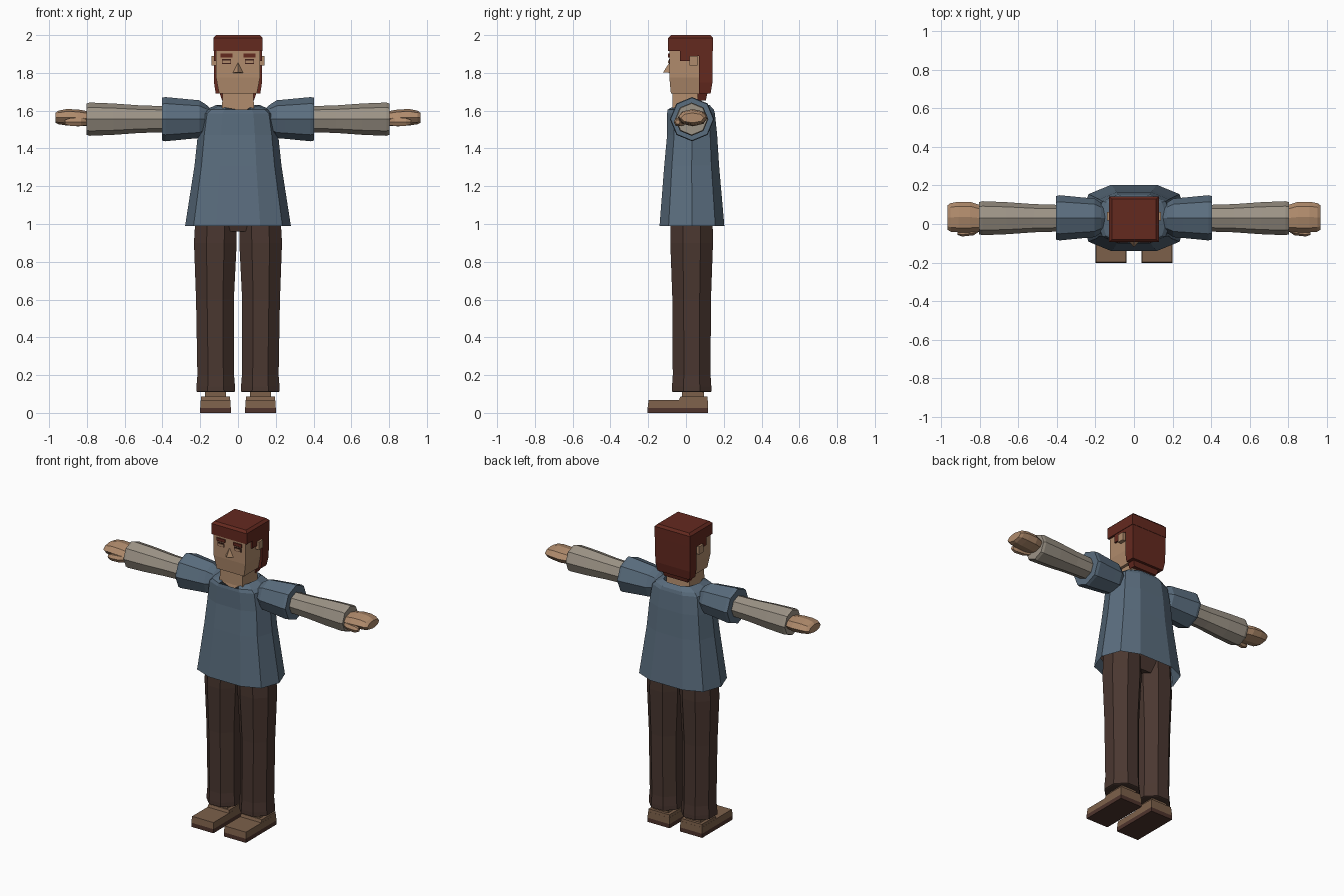
import bpy, bmesh, math

if "Cube" in bpy.data.objects:
    bpy.data.objects.remove(bpy.data.objects["Cube"])


def mat(name, r, g, b):
    """Material from sRGB 0-255 values, stored as linear."""
    m = bpy.data.materials.new(name)
    lin = [((c / 255 + 0.055) / 1.055) ** 2.4 for c in (r, g, b)]
    m.diffuse_color = (*lin, 1)
    m.use_nodes = True
    m.node_tree.nodes["Principled BSDF"].inputs["Base Color"].default_value = m.diffuse_color
    return m


SKIN = mat("skin", 176, 139, 108)
HAIR = mat("red_brown_hair", 100, 41, 31)
SHIRT = mat("blue_shirt", 90, 109, 126)
SLEEVE = mat("grey_beige_sleeve", 156, 147, 134)
PANTS = mat("dark_brown_trousers", 74, 55, 48)
SHOE = mat("brown_shoe", 124, 96, 74)
SOLE = mat("dark_sole", 78, 52, 44)
EYE = mat("dark_eye", 62, 32, 27)


def loft(name, rings, material, caps=True):
    """Skin a list of equal-length closed rings of points."""
    bm = bmesh.new()
    vs = [[bm.verts.new(p) for p in ring] for ring in rings]
    n = len(vs[0])
    for a, b in zip(vs, vs[1:]):
        for i in range(n):
            j = (i + 1) % n
            bm.faces.new((a[i], a[j], b[j], b[i]))
    if caps:
        bm.faces.new(vs[0])
        bm.faces.new(vs[-1])
    bmesh.ops.recalc_face_normals(bm, faces=bm.faces)
    me = bpy.data.meshes.new(name)
    bm.to_mesh(me)
    bm.free()
    me.materials.append(material)
    ob = bpy.data.objects.new(name, me)
    bpy.context.collection.objects.link(ob)
    return ob


def rect(x0, x1, y0, y1, z):
    return [(x0, y0, z), (x1, y0, z), (x1, y1, z), (x0, y1, z)]


def box(name, x, y, z, material):
    x0, x1 = sorted(x)
    return loft(name, [rect(x0, x1, *y, z[0]), rect(x0, x1, *y, z[1])], material)


def ring_x(x, cy, cz, ry, rz, n=8, turn=0.0):
    """Ring facing along x."""
    return [(x, cy + ry * math.cos(turn + math.tau * i / n),
             cz + rz * math.sin(turn + math.tau * i / n)) for i in range(n)]


def ring_z(cx, cy, z, hx, hy):
    """Flat-sided octagon facing up, given by half widths."""
    k = 1 / math.cos(math.pi / 8)
    return [(cx + hx * k * math.cos(math.tau * (i + .5) / 8),
             cy + hy * k * math.sin(math.tau * (i + .5) / 8), z) for i in range(8)]


def mirrored(half):
    """Half ring from front centre to back centre, closed across x = 0."""
    return half + [(-x, y, z) for x, y, z in reversed(half[1:-1])]


def torso_ring(z, w, front, back):
    mid, d = (front + back) / 2, (back - front) / 2
    return mirrored([(0, front, z), (.42 * w, front, z), (.84 * w, mid - .72 * d, z),
                     (w, mid, z), (.84 * w, mid + .72 * d, z), (.42 * w, back, z), (0, back, z)])


# Shirt body with open hem and V neckline
neckline = mirrored([(0, -.1, 1.57), (.06, -.082, 1.615), (.1, -.03, 1.625), (.115, .03, 1.63),
                     (.095, .1, 1.63), (.05, .125, 1.63), (0, .125, 1.63)])
collar_inside = [(x * .9, .03 + (y - .03) * .9, z - .03) for x, y, z in neckline]
loft("shirt_body", [
    torso_ring(.99, .28, -.14, .203),
    torso_ring(1.31, .23, -.115, .175),
    torso_ring(1.47, .213, -.1, .165),
    torso_ring(1.585, .195, -.1, .153),
    torso_ring(1.61, .165, -.085, .145)[:1] and
    [(x * .9, y * .97, z) for x, y, z in torso_ring(1.605, .19, -.1, .152)],
    neckline, collar_inside], SHIRT, caps=False)

# Neck widening into the chest, and pelvis
loft("neck", [rect(-.1, .1, -.085, .1, 1.55), rect(-.085, .085, -.072, .085, 1.61),
              rect(-.08, .08, -.07, .075, 1.72)], SKIN)
loft("pelvis", [rect(-.12, .12, -.05, .11, .96), rect(-.2, .2, -.08, .14, 1.06),
                rect(-.19, .19, -.07, .13, 1.12)], PANTS)

# Head with narrowing jaw, and nose
loft("head", [rect(-.1, .1, -.08, .08, 1.69), rect(-.116, .116, -.088, .1, 1.775),
              rect(-.116, .116, -.088, .1, 1.96)], SKIN)
loft("nose", [[(-.03, -.085, 1.8), (.03, -.085, 1.8), (0, -.121, 1.803)],
              [(-.004, -.085, 1.852), (.004, -.085, 1.852), (0, -.09, 1.852)]], SKIN)

# Hair: cap, side locks, back and nape
loft("hair_cap", [rect(-.13, .13, -.094, .143, 1.915), rect(-.13, .13, -.094, .143, 1.985),
                  rect(-.115, .115, -.08, .13, 2.0)], HAIR)
loft("hair_back", [rect(-.118, .118, .07, .13, 1.69), rect(-.127, .127, .07, .14, 1.75),
                   rect(-.127, .127, .07, .141, 1.93)], HAIR)
loft("hair_nape", [rect(-.085, .085, .06, .105, 1.655), rect(-.1, .1, .06, .115, 1.7)], HAIR)

for s, side in ((-1, "left"), (1, "right")):
    # Side locks and ear
    box("hair_lock_" + side, (s * .1, s * .127), (-.032, .02), (1.862, 1.93), HAIR)
    box("hair_over_ear_" + side, (s * .1, s * .127), (.02, .075), (1.89, 1.93), HAIR)
    box("ear_" + side, (s * .11, s * .14), (.018, .062), (1.838, 1.89), SKIN)

    # Brow and eye plates
    box("eyebrow_" + side, (s * .03, s * .092), (-.095, -.086), (1.882, 1.902), HAIR)
    box("eye_" + side, (s * .036, s * .086), (-.091, -.086), (1.848, 1.874), EYE)
    box("eyelid_" + side, (s * .04, s * .082), (-.094, -.089), (1.852, 1.866), SKIN)

    # Short shirt sleeve with a rim, pointed octagon section
    loft("short_sleeve_" + side, [ring_x(s * x, .032, 1.555, r, r) for x, r in
         ((.15, .06), (.17, .078), (.205, .1), (.25, .104), (.385, .117), (.403, .113), (.403, .085))],
         SHIRT)
    # Long undersleeve
    loft("undersleeve_" + side, [ring_x(s * x, .03, 1.555, r, r) for x, r in
         ((.36, .068), (.42, .07), (.52, .073), (.66, .083), (.785, .088), (.802, .083), (.802, .06))],
         SLEEVE)
    # Hand and thumb
    loft("hand_" + side, [ring_x(s * x, y, z, ry, rz) for x, y, z, ry, rz in
         ((.79, .03, 1.558, .066, .038), (.85, .036, 1.562, .079, .045),
          (.91, .036, 1.565, .079, .043), (.95, .034, 1.564, .074, .036),
          (.967, .034, 1.562, .062, .026))], SKIN)
    loft("thumb_" + side, [ring_x(s * x, y, 1.54, r, r * 1.1, 6) for x, y, r in
         ((.8, -.02, .018), (.83, -.036, .022), (.89, -.044, .021), (.915, -.044, .012))], SKIN)

    # Trouser leg with cuff
    loft("trouser_leg_" + side, [ring_z(s * x, .03, z, hx, hy) for z, x, hx, hy in
         ((.11, .118, .095, .098), (.113, .118, .103, .104), (.14, .118, .102, .104),
          (.2, .118, .097, .1), (.6, .122, .1, .102), (.9, .12, .113, .113),
          (1.06, .115, .109, .11))], PANTS)

    # Shoe: sole, low toe, heel block and ankle
    c = s * .119
    box("sole_" + side, (c - .081, c + .081), (-.203, .117), (0, .027), SOLE)
    loft("shoe_toe_" + side, [rect(c - .081, c + .081, -.203, .117, .027),
                              rect(c - .078, c + .078, -.198, .115, .068)], SHOE)
    loft("shoe_heel_" + side, [rect(c - .078, c + .078, -.04, .115, .06),
                               rect(c - .076, c + .076, -.03, .113, .086)], SHOE)
    box("shoe_ankle_" + side, (c - .055, c + .055), (-.02, .095), (.08, .13), SHOE)
